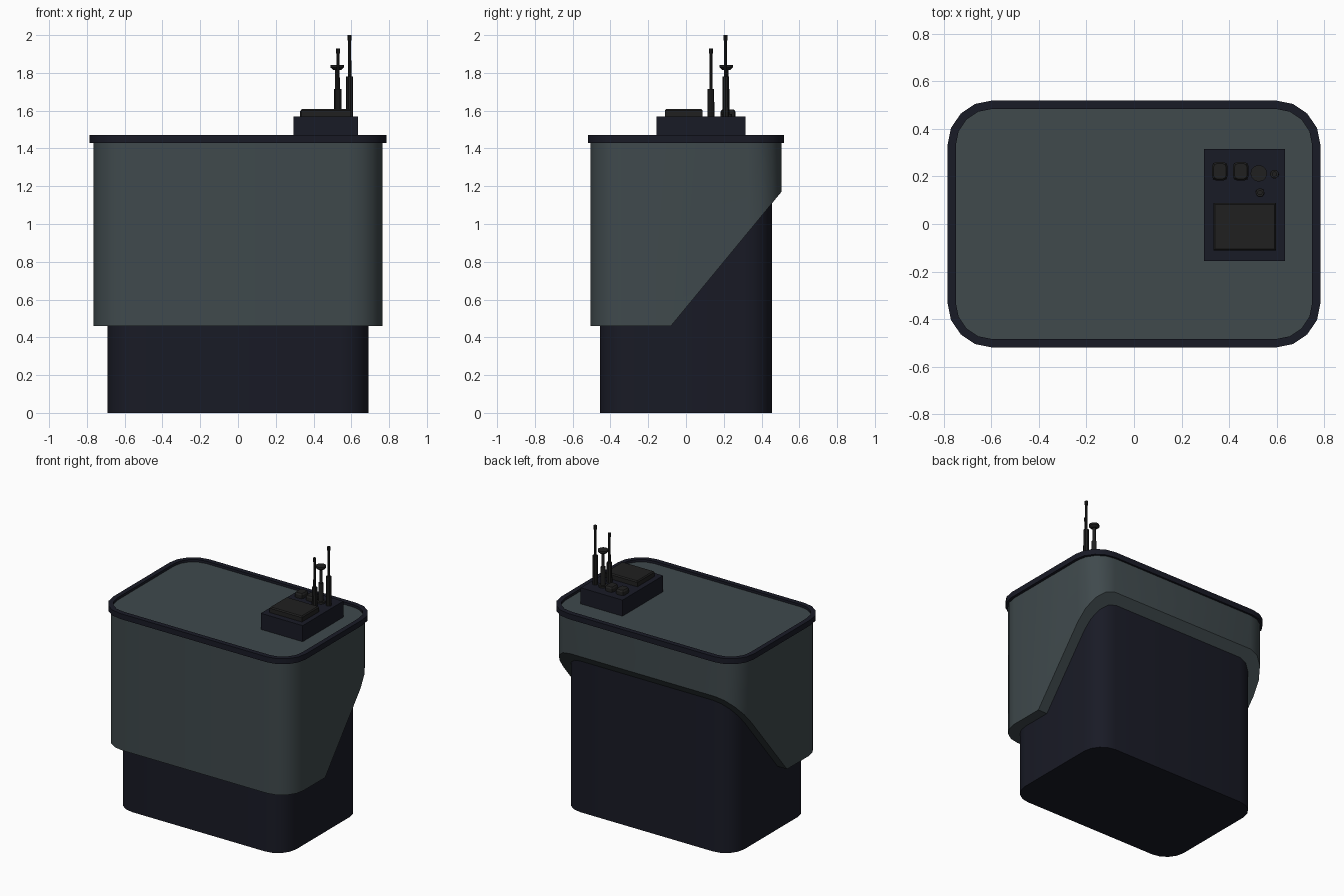
import bpy, bmesh
from math import cos, sin, pi, radians
from mathutils import Vector

if "Cube" in bpy.data.objects:
    bpy.data.objects.remove(bpy.data.objects["Cube"])


def material(name, rgb):
    m = bpy.data.materials.new(name)
    m.diffuse_color = (*rgb, 1)
    m.use_nodes = True
    m.node_tree.nodes["Principled BSDF"].inputs["Base Color"].default_value = m.diffuse_color
    return m


NAVY = material("navy", (0.0095, 0.0105, 0.019))
SLATE = material("slate", (0.050, 0.067, 0.073))
BLACK = material("black", (0.0145, 0.0145, 0.0145))


def rounded_rect(hx, hy, r, segs=4):
    pts = []
    for i, (sx, sy) in enumerate([(1, 1), (-1, 1), (-1, -1), (1, -1)]):
        for k in range(segs + 1):
            a = (i + k / segs) * pi / 2
            pts.append((sx * (hx - r) + r * cos(a), sy * (hy - r) + r * sin(a)))
    return pts


def ngon(r, n):
    return [(r * cos(2 * pi * k / n), r * sin(2 * pi * k / n)) for k in range(n)]


def loft(bm, rings, closed=False):
    """Skin a stack of equal-length rings given as (outline, z)."""
    loops = [[bm.verts.new((x, y, z)) for x, y in pts] for pts, z in rings]
    n = len(loops[0])
    pairs = list(zip(loops, loops[1:] + loops[:1])) if closed else list(zip(loops, loops[1:]))
    for lo, hi in pairs:
        for i in range(n):
            j = (i + 1) % n
            bm.faces.new((lo[i], lo[j], hi[j], hi[i]))
    if not closed:
        bm.faces.new(loops[0][::-1])
        bm.faces.new(loops[-1])


def part(name, bm, mat, loc=(0, 0, 0)):
    bmesh.ops.recalc_face_normals(bm, faces=bm.faces)
    me = bpy.data.meshes.new(name)
    bm.to_mesh(me)
    bm.free()
    me.materials.append(mat)
    ob = bpy.data.objects.new(name, me)
    ob.location = loc
    bpy.context.collection.objects.link(ob)
    bpy.ops.object.select_all(action='DESELECT')
    ob.select_set(True)
    bpy.context.view_layer.objects.active = ob
    bpy.ops.object.shade_smooth_by_angle(angle=radians(32))
    return ob


def stack(name, rings, mat, loc=(0, 0, 0), closed=False):
    bm = bmesh.new()
    loft(bm, rings, closed)
    return part(name, bm, mat, loc)


def block(hx, hy):
    return [(-hx, -hy), (hx, -hy), (hx, hy), (-hx, hy)]


def turned(name, x, y, profile, sides=10):
    stack(name, [(ngon(r, sides), z) for r, z in profile], BLACK, (x, y, 0))


# Inner base body
body = rounded_rect(0.69, 0.456, 0.15)
stack("base_body", [(body, 0), (body, 1.43)], NAVY)

# Outer shell, sliced by a sloping plane at the back
bm = bmesh.new()
shell = rounded_rect(0.765, 0.506, 0.176)
loft(bm, [(shell, 0.46), (shell, 1.435)])
cut = bmesh.ops.bisect_plane(bm, geom=bm.verts[:] + bm.edges[:] + bm.faces[:],
                             plane_co=Vector((0, -0.08, 0.46)),
                             plane_no=Vector((0, 0.71, -0.585)).normalized(),
                             clear_outer=True)
bmesh.ops.holes_fill(bm, edges=[e for e in bm.edges if e.is_boundary], sides=0)
part("outer_shell", bm, SLATE)

# Counter top and raised rim
top = rounded_rect(0.755, 0.49, 0.158)
stack("counter_top", [(top, 1.432), (top, 1.452)], SLATE)
outer, inner = rounded_rect(0.785, 0.52, 0.19), rounded_rect(0.75, 0.484, 0.153)
stack("top_rim", [(outer, 1.43), (outer, 1.47), (inner, 1.47), (inner, 1.43)],
      NAVY, closed=True)

# Control console and its raised pad
base = block(0.17, 0.236)
stack("console", [(base, 1.45), (base, 1.57)], NAVY, (0.465, 0.08, 0))
pad = block(0.132, 0.1)
stack("console_pad", [(pad, 1.565), (pad, 1.602), (block(0.125, 0.093), 1.61)],
      BLACK, (0.466, -0.012, 0))

# Two rounded knobs
for i, x in enumerate((0.361, 0.449)):
    stack(f"knob_{i + 1}", [(rounded_rect(0.033, 0.039, 0.018, 2), 1.565),
                            (rounded_rect(0.033, 0.039, 0.018, 2), 1.595),
                            (rounded_rect(0.026, 0.032, 0.014, 2), 1.606)],
          BLACK, (x, 0.222, 0))

# Two tall stepped antennas
for name, x, y, step, tip in (("antenna_tall", 0.591, 0.21, 1.78, 2.0),
                              ("antenna_short", 0.53, 0.132, 1.715, 1.93)):
    turned(name, x, y, [(0.019, 1.565), (0.018, step), (0.009, step), (0.008, tip - 0.028),
                        (0.011, tip - 0.028), (0.011, tip)])

# Disc-topped mast
turned("disc_mast", 0.525, 0.213, [(0.03, 1.565), (0.03, 1.583), (0.017, 1.583),
                                   (0.017, 1.715), (0.011, 1.715), (0.011, 1.815),
                                   (0.02, 1.815), (0.035, 1.828), (0.035, 1.842)], 12)
